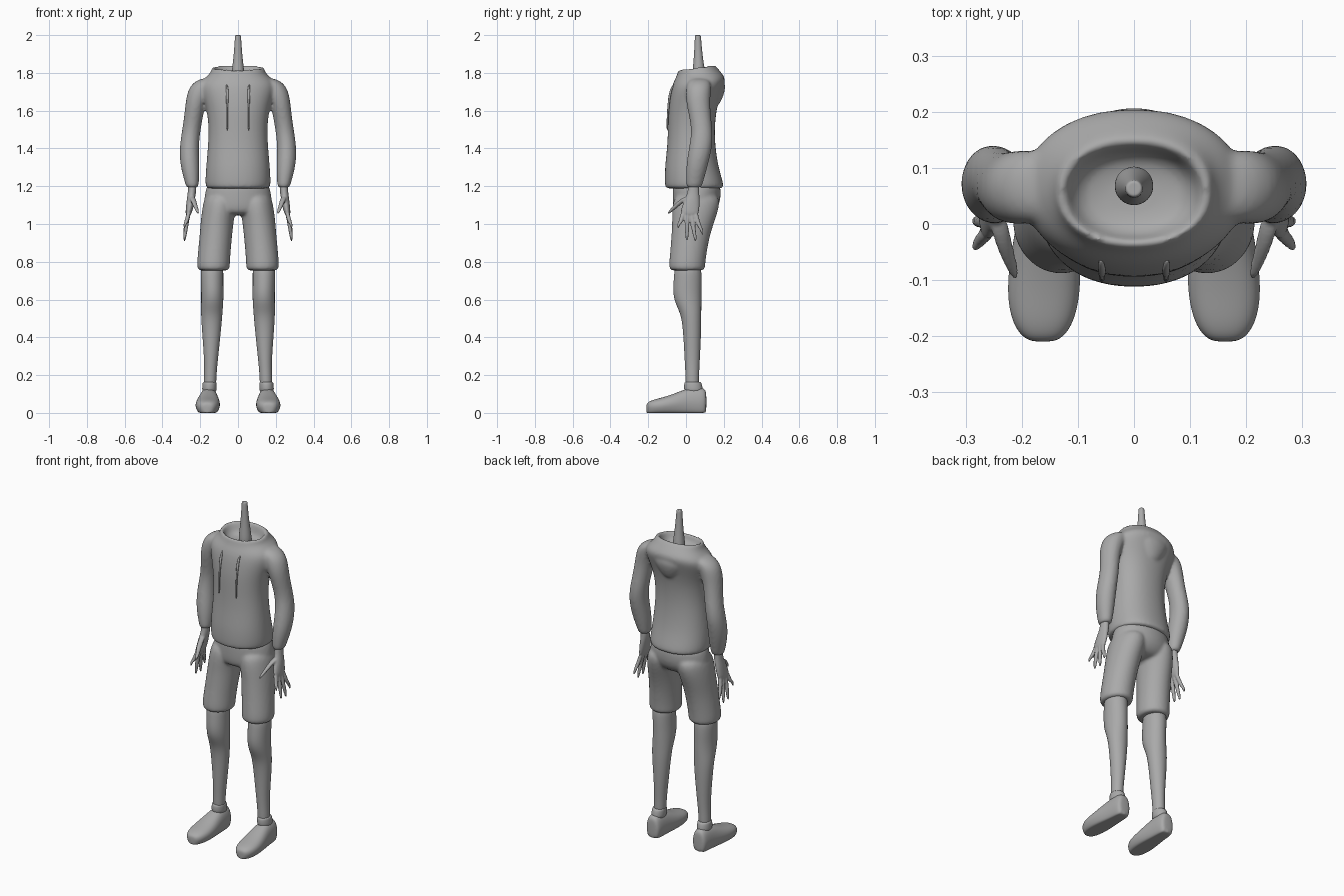
import bpy, bmesh, math

grey = bpy.data.materials.new("plain grey")
grey.diffuse_color = (0.4, 0.4, 0.4, 1)


def loft(bm, rings, side=1, power=2.0, n=16, axis="z"):
    """Skin rings of (x, y, z, rx, r2, tilt); r2 runs along y, or along z when axis is y."""
    loops = []
    for x, y, z, rx, r2, *tilt in rings:
        loop = []
        for i in range(n):
            a = 2 * math.pi * i / n
            c, s = math.cos(a), math.sin(a)
            u = rx * math.copysign(abs(c) ** (2 / power), c)
            v = r2 * math.copysign(abs(s) ** (2 / power), s)
            lean = tilt[0] * v if tilt else 0
            p = (x + u, y + v, z + lean) if axis == "z" else (x + u, y + lean, z + v)
            loop.append(bm.verts.new((p[0] * side, p[1], p[2])))
        loops.append(loop)
    faces = [bm.faces.new(loops[0]), bm.faces.new(loops[-1])]
    for a, b in zip(loops, loops[1:]):
        for i in range(n):
            j = (i + 1) % n
            faces.append(bm.faces.new((a[i], a[j], b[j], b[i])))
    bmesh.ops.recalc_face_normals(bm, faces=faces)


def finish(name, bm, voxel=0, smooth=4, levels=2):
    """Make a smooth object; voxel > 0 melts overlapping lofts into one skin."""
    me = bpy.data.meshes.new(name)
    bm.to_mesh(me)
    bm.free()
    me.materials.append(grey)
    me.shade_smooth()
    ob = bpy.data.objects.new(name, me)
    bpy.context.collection.objects.link(ob)
    if levels:
        ob.modifiers.new("round", "SUBSURF").levels = levels
        ob.modifiers["round"].render_levels = levels
    if voxel:
        r = ob.modifiers.new("blend", "REMESH")
        r.mode, r.voxel_size, r.use_smooth_shade = "VOXEL", voxel, True
        s = ob.modifiers.new("soften", "SMOOTH")
        s.factor, s.iterations = 0.5, smooth
    return ob


# hooded top: torso with hollow collar, hood bulge at the back, sleeves
bm = bmesh.new()
loft(bm, [
    (0, .045, 1.187, .155, .14), (0, .045, 1.19, .17, .155), (0, .042, 1.22, .175, .156),
    (0, .03, 1.30, .17, .143), (0, .028, 1.40, .161, .129), (0, .028, 1.50, .155, .124),
    (0, .033, 1.60, .165, .128), (0, .048, 1.68, .19, .134), (0, .065, 1.74, .205, .138),
    (0, .078, 1.775, .175, .132), (0, .066, 1.80, .145, .115, .08),
    (0, .057, 1.828, .14, .098, .13), (0, .054, 1.832, .125, .088, .13),
    (0, .053, 1.80, .112, .078), (0, .053, 1.76, .09, .065)], power=2.2, n=24)
loft(bm, [(0, .14, 1.62, .03, .03), (0, .14, 1.66, .07, .052), (0, .14, 1.70, .10, .066),
          (0, .14, 1.74, .12, .072), (0, .14, 1.77, .10, .05)])
for s in (1, -1):
    loft(bm, [
        (.14, .07, 1.775, .05, .05), (.185, .068, 1.745, .06, .065),
        (.205, .065, 1.70, .064, .068), (.224, .064, 1.64, .055, .064),
        (.237, .076, 1.56, .05, .058), (.248, .085, 1.49, .05, .057),
        (.258, .08, 1.42, .051, .062), (.257, .064, 1.34, .053, .06),
        (.25, .052, 1.27, .047, .054), (.243, .044, 1.21, .036, .044),
        (.242, .042, 1.19, .032, .04)], side=s)
finish("hooded_top", bm, voxel=.009)

# drawstrings on the chest, each with a small knot at the top
bm = bmesh.new()
for s in (1, -1):
    loft(bm, [(.057, -.099, 1.49, .005, .005), (.057, -.098, 1.56, .005, .005),
              (.057, -.092, 1.64, .005, .006), (.057, -.085, 1.69, .009, .007),
              (.057, -.076, 1.72, .006, .006), (.06, -.062, 1.74, .004, .005)], side=s, n=8)
finish("drawstrings", bm, levels=1)

# neck post
bm = bmesh.new()
loft(bm, [(0, .068, 1.74, .038, .038), (0, .068, 1.80, .036, .036), (0, .066, 1.86, .027, .027),
          (0, .064, 1.94, .02, .02), (0, .063, 1.99, .017, .017), (0, .063, 2.0, .015, .015),
          (0, .063, 2.0, .008, .008)], n=12)
finish("neck", bm)

# shorts: hips and two wide legs melted together
bm = bmesh.new()
loft(bm, [(0, .055, 1.23, .16, .125), (0, .057, 1.18, .175, .13), (0, .056, 1.12, .186, .13),
          (0, .045, 1.07, .18, .115), (0, .035, 1.045, .13, .08)])
for s in (1, -1):
    loft(bm, [(.09, .06, 1.17, .08, .115), (.097, .053, 1.10, .092, .13),
              (.11, .04, 1.02, .089, .115), (.117, .025, .94, .088, .104),
              (.125, .014, .86, .088, .099), (.13, .006, .79, .089, .098),
              (.13, .006, .762, .087, .096), (.13, .007, .752, .078, .085)], side=s)
finish("shorts", bm, voxel=.009)

# lower legs with knee, calf and ankle
bm = bmesh.new()
for s in (1, -1):
    loft(bm, [(.137, .01, .80, .062, .07), (.138, .01, .72, .061, .075),
              (.136, .006, .65, .06, .077), (.136, .01, .59, .06, .073),
              (.139, .025, .53, .058, .057), (.14, .031, .47, .054, .051),
              (.141, .033, .38, .046, .046), (.143, .033, .28, .037, .041),
              (.147, .033, .20, .033, .036), (.15, .034, .10, .034, .037)], side=s)
finish("lower_legs", bm)

# sock cuffs
bm = bmesh.new()
for s in (1, -1):
    loft(bm, [(.15, .036, .165, .033, .038), (.15, .036, .16, .038, .046),
              (.151, .038, .14, .039, .05), (.152, .042, .10, .04, .052)], side=s)
finish("sock_cuffs", bm)

# shoes, skinned from heel to toe
bm = bmesh.new()
for s in (1, -1):
    loft(bm, [(.154, .108, .06, .02, .04), (.154, .102, .066, .04, .062),
              (.154, .07, .068, .046, .069), (.155, .02, .067, .05, .067),
              (.157, -.03, .058, .056, .058), (.159, -.08, .049, .061, .047),
              (.161, -.13, .041, .061, .04), (.162, -.175, .036, .052, .034),
              (.162, -.203, .032, .034, .025), (.162, -.21, .03, .015, .012)],
         side=s, power=2.5, axis="y")
for v in bm.verts:          # flat sole, wide at the ground and narrow at the top
    v.co.z = max(v.co.z, .006)
    cx = math.copysign(.157, v.co.x)
    v.co.x = cx + (v.co.x - cx) * (1.08 - max(0, v.co.z - .05) * 2.5)
    if v.co.z < .02:
        v.co.z = 0
finish("shoes", bm)

# hands: palm, four spread fingers and a thumb
bm = bmesh.new()
fingers = [(-.022, -.042, .975), (.005, .005, .908), (.032, .05, .905), (.056, .088, .94)]
for s in (1, -1):
    loft(bm, [(.242, .042, 1.23, .024, .03), (.243, .04, 1.17, .022, .03),
              (.25, .032, 1.13, .022, .041), (.257, .022, 1.08, .02, .05),
              (.265, .018, 1.04, .014, .05)], side=s)
    for y0, y1, tip in fingers:
        loft(bm, [(.258, y0 * .8 + .004, 1.07, .013, .014), (.268, y0, 1.03, .013, .014),
                  (.277, (y0 + y1) / 2, (1.03 + tip) / 2, .012, .0125),
                  (.282, y1 * .9 + y0 * .1, tip + .025, .009, .0095),
                  (.284, y1, tip, .005, .005)], side=s, n=8)
    loft(bm, [(.246, .02, 1.15, .018, .02), (.236, -.02, 1.125, .017, .022),
              (.224, -.058, 1.09, .013, .018), (.214, -.085, 1.065, .01, .012),
              (.21, -.096, 1.052, .005, .006)], side=s, n=8)
finish("hands", bm, voxel=.005, smooth=3)
